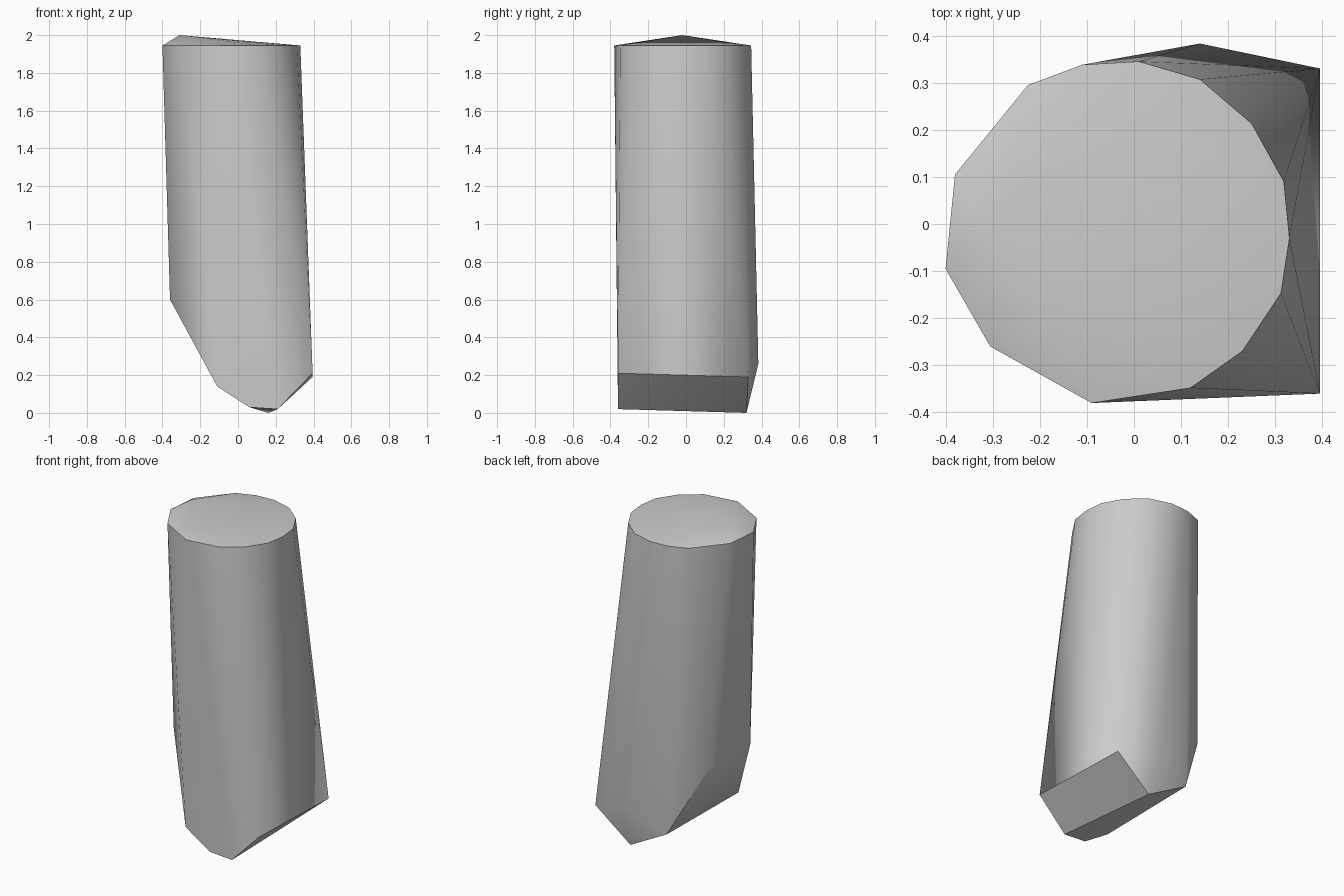
import bpy
import bmesh
import math

cube = bpy.data.objects.get("Cube")
if cube:
    bpy.data.objects.remove(cube, do_unlink=True)


def make_material(name, colour):
    material = bpy.data.materials.new(name)
    material.use_nodes = True
    material.diffuse_color = colour
    shader = next(n for n in material.node_tree.nodes if n.type == 'BSDF_PRINCIPLED')
    shader.inputs["Base Color"].default_value = colour
    return material


def make_hull(name, points, material):
    """Wrap a faceted convex skin around the given corner points."""
    bm = bmesh.new()
    for point in points:
        bm.verts.new(point)
    result = bmesh.ops.convex_hull(bm, input=bm.verts[:])
    spare = {e for e in result["geom_interior"] + result["geom_unused"]
             if isinstance(e, bmesh.types.BMVert)}
    bmesh.ops.delete(bm, geom=list(spare), context='VERTS')
    bmesh.ops.recalc_face_normals(bm, faces=bm.faces[:])
    mesh = bpy.data.meshes.new(name)
    bm.to_mesh(mesh)
    bm.free()
    mesh.materials.append(material)
    obj = bpy.data.objects.new(name, mesh)
    bpy.context.collection.objects.link(obj)
    return obj


# Rim of the rounded top, with its off-centre peak
RIM_HEIGHT = 1.945
rim = [(-.4, -.095), (-.38, .105), (-.225, .295), (-.11, .338), (.01, .345),
       (.14, .307), (.25, .213), (.318, .09), (.33, -.03), (.312, -.147),
       (.23, -.27), (.12, -.348), (-.09, -.38), (-.305, -.26)]
peak = [(-.31, -.02, 2)]

# Chiselled lower end
FRONT = -.36
front_corners = [(x, FRONT, z) for x, z in
                 [(-.11, .14), (.06, .03), (.21, .02), (.395, .21)]]
back_corners = [(-.1, .335, .14), (.16, .32, 0), (.395, .33, .19), (.14, .383, .26)]
side_corners = [(-.36, -.12, .6), (-.36, .09, .6), (-.3, .2, .55)]

points = [(x, y, RIM_HEIGHT) for x, y in rim] + peak
points += front_corners + back_corners + side_corners

grey = make_material("plain grey", (.6, .6, .6, 1))
body = make_hull("chiselled_post", points, grey)

# Soft body with crisp rim and chisel edges
bpy.ops.object.select_all(action='DESELECT')
body.select_set(True)
bpy.context.view_layer.objects.active = body
bpy.ops.object.shade_smooth_by_angle(angle=math.radians(30))
